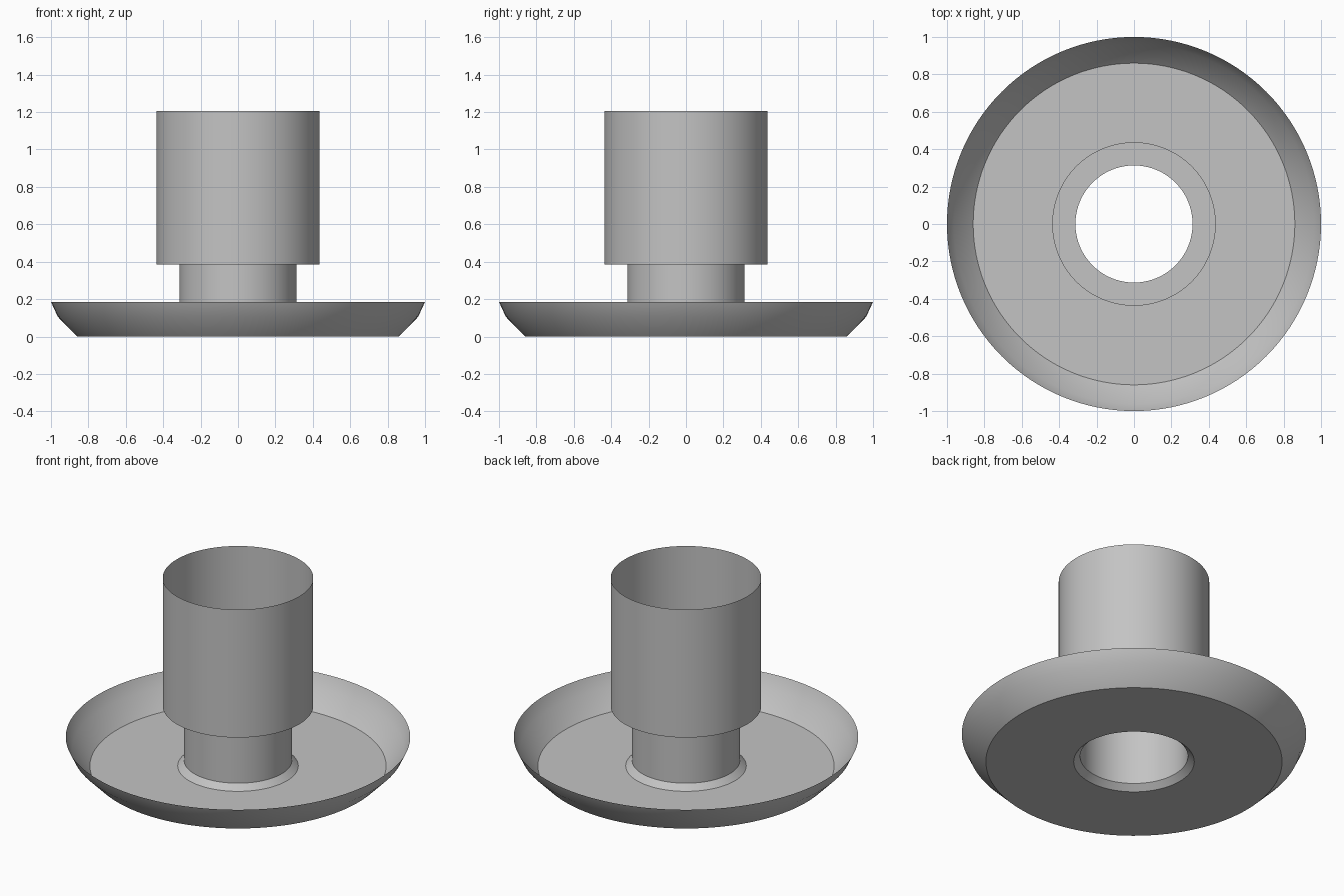
import bpy, bmesh, math

cube = bpy.data.objects.get("Cube")
if cube:
    bpy.data.objects.remove(cube, do_unlink=True)

SEGMENTS = 128

grey = bpy.data.materials.new("plain grey")
grey.use_nodes = True
colour = (0.55, 0.55, 0.55, 1)
grey.diffuse_color = colour
grey.node_tree.nodes["Principled BSDF"].inputs["Base Color"].default_value = colour


def lathe(name, profile):
    """Turn an open (radius, height) profile around the z axis into a thin sheet."""
    bm = bmesh.new()
    rings = []
    for r, z in profile:
        angles = [math.tau * i / SEGMENTS for i in range(SEGMENTS)]
        rings.append([bm.verts.new((r * math.cos(a), r * math.sin(a), z)) for a in angles])
    for low, high in zip(rings, rings[1:]):
        for i in range(SEGMENTS):
            j = (i + 1) % SEGMENTS
            bm.faces.new((low[i], low[j], high[j], high[i]))
    mesh = bpy.data.meshes.new(name)
    bm.to_mesh(mesh)
    bm.free()
    mesh.materials.append(grey)
    obj = bpy.data.objects.new(name, mesh)
    bpy.context.collection.objects.link(obj)
    bpy.ops.object.select_all(action='DESELECT')
    obj.select_set(True)
    bpy.context.view_layer.objects.active = obj
    bpy.ops.object.shade_smooth_by_angle(angle=math.radians(30))
    return obj


NECK_R, CUP_R = 0.313, 0.437
NECK_BASE, LEDGE, TOP = 0.035, 0.385, 1.205

# Flat dish with a flared rim and a central hole
lathe("dish", [(0.35, 0), (0.86, 0), (0.963, 0.105), (1.0, 0.185)])

# Sloped collar joining the hole to the neck
lathe("collar", [(0.35, 0), (NECK_R, NECK_BASE)])

# Narrow tube
lathe("neck", [(NECK_R, NECK_BASE), (NECK_R, LEDGE)])

# Wide open tube with a ledge at its bottom
lathe("cup", [(NECK_R, LEDGE), (CUP_R, LEDGE), (CUP_R, TOP)])
